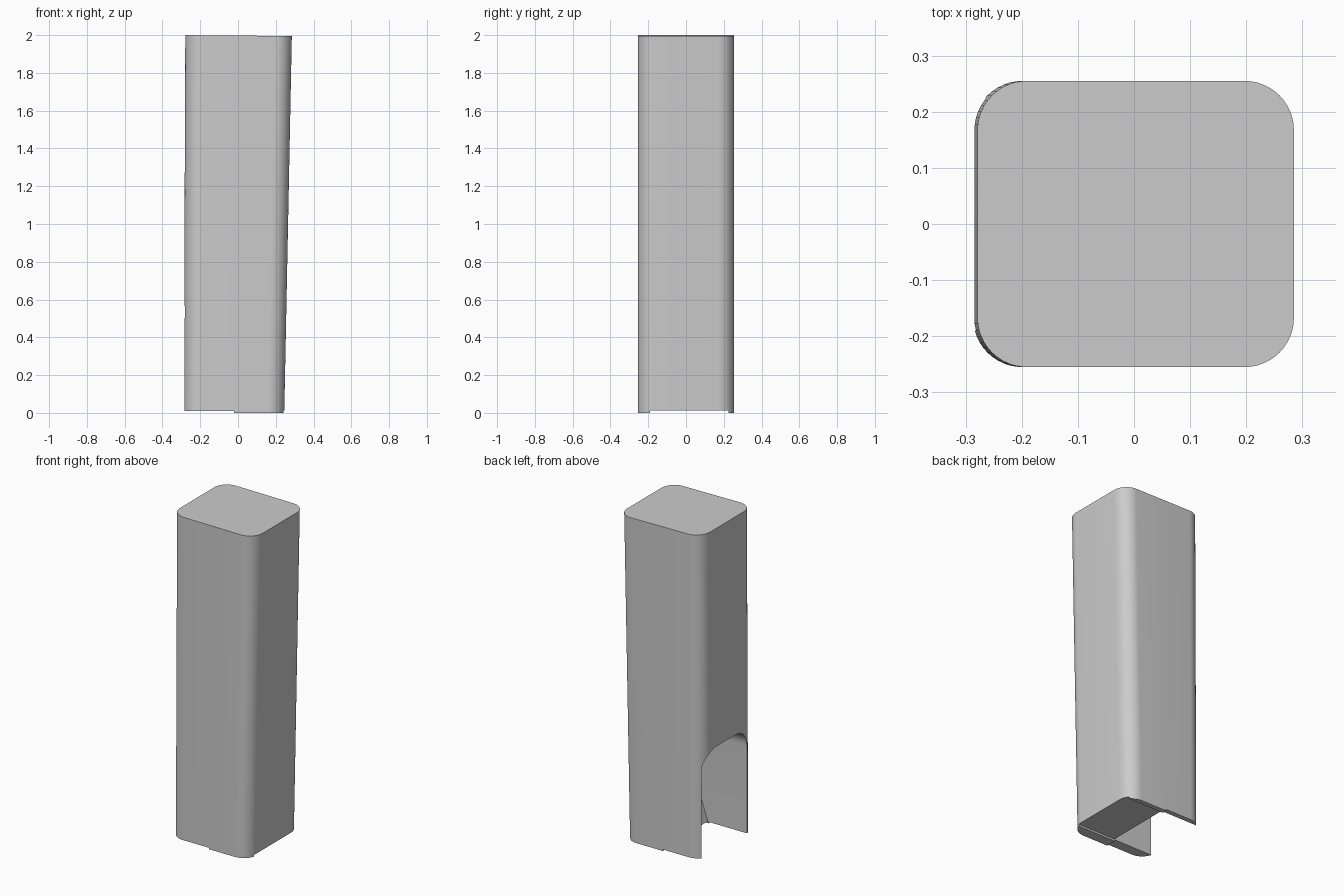
import bpy, bmesh, math

cube = bpy.data.objects.get("Cube")
if cube:
    bpy.data.objects.remove(cube, do_unlink=True)

grey = bpy.data.materials.new("plain_grey")
grey.use_nodes = True
grey.diffuse_color = (0.6, 0.6, 0.6, 1)
grey.node_tree.nodes["Principled BSDF"].inputs["Base Color"].default_value = (0.6, 0.6, 0.6, 1)


def arc(cx, cy, r, start, end, steps):
    """Points along a circular arc, angles in degrees."""
    return [(cx + r * math.cos(math.radians(start + (end - start) * i / steps)),
             cy + r * math.sin(math.radians(start + (end - start) * i / steps)))
            for i in range(steps + 1)]


def loft(name, lower, upper):
    """Closed solid between two matching rings of points."""
    bm = bmesh.new()
    a = [bm.verts.new(p) for p in lower]
    b = [bm.verts.new(p) for p in upper]
    n = len(a)
    bm.faces.new(a)
    bm.faces.new(b)
    for i in range(n):
        j = (i + 1) % n
        bm.faces.new((a[i], a[j], b[j], b[i]))
    bmesh.ops.recalc_face_normals(bm, faces=bm.faces)
    mesh = bpy.data.meshes.new(name)
    bm.to_mesh(mesh)
    bm.free()
    mesh.materials.append(grey)
    obj = bpy.data.objects.new(name, mesh)
    bpy.context.collection.objects.link(obj)
    return obj


def box(name, x0, x1, y0, y1, z0, z1):
    ring = [(x0, y0), (x1, y0), (x1, y1), (x0, y1)]
    return loft(name, [(x, y, z0) for x, y in ring], [(x, y, z1) for x, y in ring])


def rounded_ring(left, right, half_depth, r):
    x0, x1, y = left + r, right - r, half_depth - r
    return (arc(x1, y, r, 0, 90, 12) + arc(x0, y, r, 90, 180, 12)
            + arc(x0, -y, r, 180, 270, 12) + arc(x1, -y, r, 270, 360, 12))


# Tapering rounded column, its top dipping slightly to the left side
base = [(x, y, 0) for x, y in rounded_ring(-0.287, 0.245, 0.255, 0.088)]
top = [(x, y, 1.9975 - 0.0088 * x) for x, y in rounded_ring(-0.279, 0.285, 0.255, 0.088)]
column = loft("column_body", base, top)

# Rounded tunnel that opens low on one side, with a leaning back wall
y0, y1, roof, r = -0.19, 0.225, 0.66, 0.11
profile = ([(y0, -0.1), (y1, -0.1)] + arc(y1 - r, roof - r, r, 0, 90, 12)
           + arc(y0 + r, roof - r, r, 90, 180, 12))
tunnel = loft("tunnel_cutter", [(-0.5, y, z) for y, z in profile],
              [(-0.02 + 0.35 * z, y, z) for y, z in profile])

# Shallow groove under the floor, and a slightly raised open half
groove = box("groove_cutter", -0.5, 0.5, y0, y1, -0.1, 0.012)
step = box("step_cutter", -0.5, -0.02, -0.5, 0.5, -0.1, 0.009)

bpy.context.view_layer.objects.active = column
for cutter in (tunnel, groove, step):
    cutter.hide_render = True
    mod = column.modifiers.new(cutter.name, "BOOLEAN")
    mod.operation = "DIFFERENCE"
    mod.solver = "EXACT"
    mod.object = cutter
    bpy.ops.object.modifier_apply(modifier=mod.name)
    bpy.data.objects.remove(cutter, do_unlink=True)

bpy.ops.object.select_all(action="DESELECT")
column.select_set(True)
bpy.ops.object.shade_smooth_by_angle(angle=math.radians(30))
